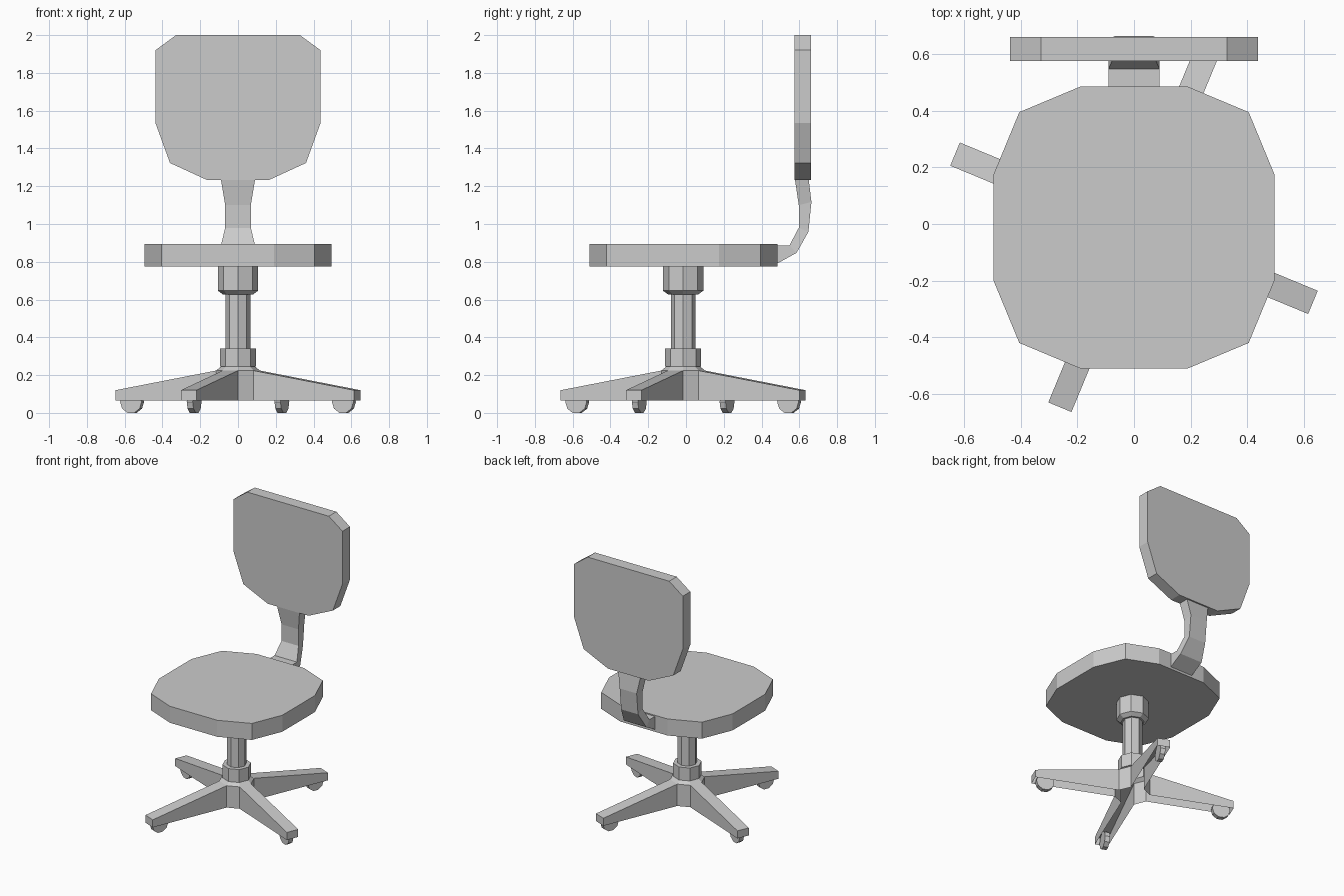
import bpy, bmesh, math
from mathutils import Matrix

if "Cube" in bpy.data.objects:
    bpy.data.objects.remove(bpy.data.objects["Cube"])

CY = -0.015  # y of the column axis


def finish(name, bm, recalc=True):
    bmesh.ops.remove_doubles(bm, verts=bm.verts, dist=1e-5)
    if recalc:
        bmesh.ops.recalc_face_normals(bm, faces=bm.faces)
    mesh = bpy.data.meshes.new(name)
    bm.to_mesh(mesh)
    bm.free()
    obj = bpy.data.objects.new(name, mesh)
    bpy.context.collection.objects.link(obj)
    return obj


def loft(name, rings, caps=True):
    """Skin matching closed rings of points."""
    bm = bmesh.new()
    vs = [[bm.verts.new(p) for p in r] for r in rings]
    n = len(rings[0])
    for a, b in zip(vs, vs[1:]):
        for i in range(n):
            j = (i + 1) % n
            bm.faces.new((a[i], a[j], b[j], b[i]))
    if caps:
        bm.faces.new(vs[0][::-1])
        bm.faces.new(vs[-1])
    return finish(name, bm)


def mirrored(half):
    return half + [(-x, v) for x, v in reversed(half)]


# Seat cushion
seat = mirrored([(0.19, -0.51), (0.405, -0.42), (0.496, -0.2),
                 (0.496, 0.175), (0.405, 0.395), (0.19, 0.485)])
loft("seat", [[(x, y, z) for x, y in seat] for z in (0.775, 0.895)])

# Backrest panel
back = mirrored([(0.164, 1.233), (0.36, 1.323), (0.437, 1.535),
                 (0.437, 1.92), (0.328, 2.0)])
loft("backrest", [[(x, y, z) for x, z in back] for y in (0.575, 0.661)])

# Curved bracket: half width, inner (y, z), outer (y, z)
bracket = [(0.09, (0.46, 0.887), (0.46, 0.778)),
           (0.09, (0.548, 0.887), (0.585, 0.847)),
           (0.068, (0.597, 0.98), (0.648, 0.958)),
           (0.068, (0.597, 1.1), (0.664, 1.116)),
           (0.09, (0.577, 1.234), (0.65, 1.234))]
loft("back_bracket", [[(-w, *i), (w, *i), (w, *o), (-w, *o)] for w, i, o in bracket])

# Eight-sided column with collars: (radius, z)
column = [(0.116, 0.224), (0.09, 0.245), (0.095, 0.246), (0.095, 0.34),
          (0.065, 0.34), (0.065, 0.626), (0.078, 0.626), (0.107, 0.647),
          (0.107, 0.776)]
loft("column", [[(r * math.cos(k * math.pi / 4), CY + r * math.sin(k * math.pi / 4), z)
                 for k in range(8)] for r, z in column], caps=False)

# Four-arm base, open underneath, meeting in an octagonal hub
APO, TIP = 0.107, 0.684
HW = APO * math.tan(math.pi / 8)
bm = bmesh.new()
for k in range(4):
    m = Matrix.Translation((0, CY, 0)) @ Matrix.Rotation(math.radians(-22.5 + 90 * k), 4, 'Z')

    def face(*pts):
        bm.faces.new([bm.verts.new((m @ Matrix.Translation(p)).translation) for p in pts])

    a, b = (APO, -HW, 0.224), (APO, HW, 0.224)
    c, d = (TIP, HW, 0.12), (TIP, -HW, 0.12)
    low = lambda p: (p[0], p[1], 0.065)
    face(a, d, c, b)
    face(low(a), low(d), d, a)
    face(low(d), low(c), c, d)
    face(low(c), low(b), b, c)
    # hub wall towards the next arm
    e = (HW, APO, 0.224)
    face(low(b), low(e), e, b)
finish("star_base", bm, recalc=False)

# Caster wheels under the arm tips
for k in range(4):
    m = (Matrix.Translation((0, CY, 0)) @ Matrix.Rotation(math.radians(-22.5 + 90 * k), 4, 'Z')
         @ Matrix.Translation((0.607, 0, 0.0585)))
    wheel = loft(f"caster_{k + 1}",
                 [[(0.0615 * math.cos(i * math.pi / 5), y, 0.0615 * math.sin(i * math.pi / 5))
                   for i in range(10)] for y in (-0.017, 0.017)])
    wheel.data.transform(m)
